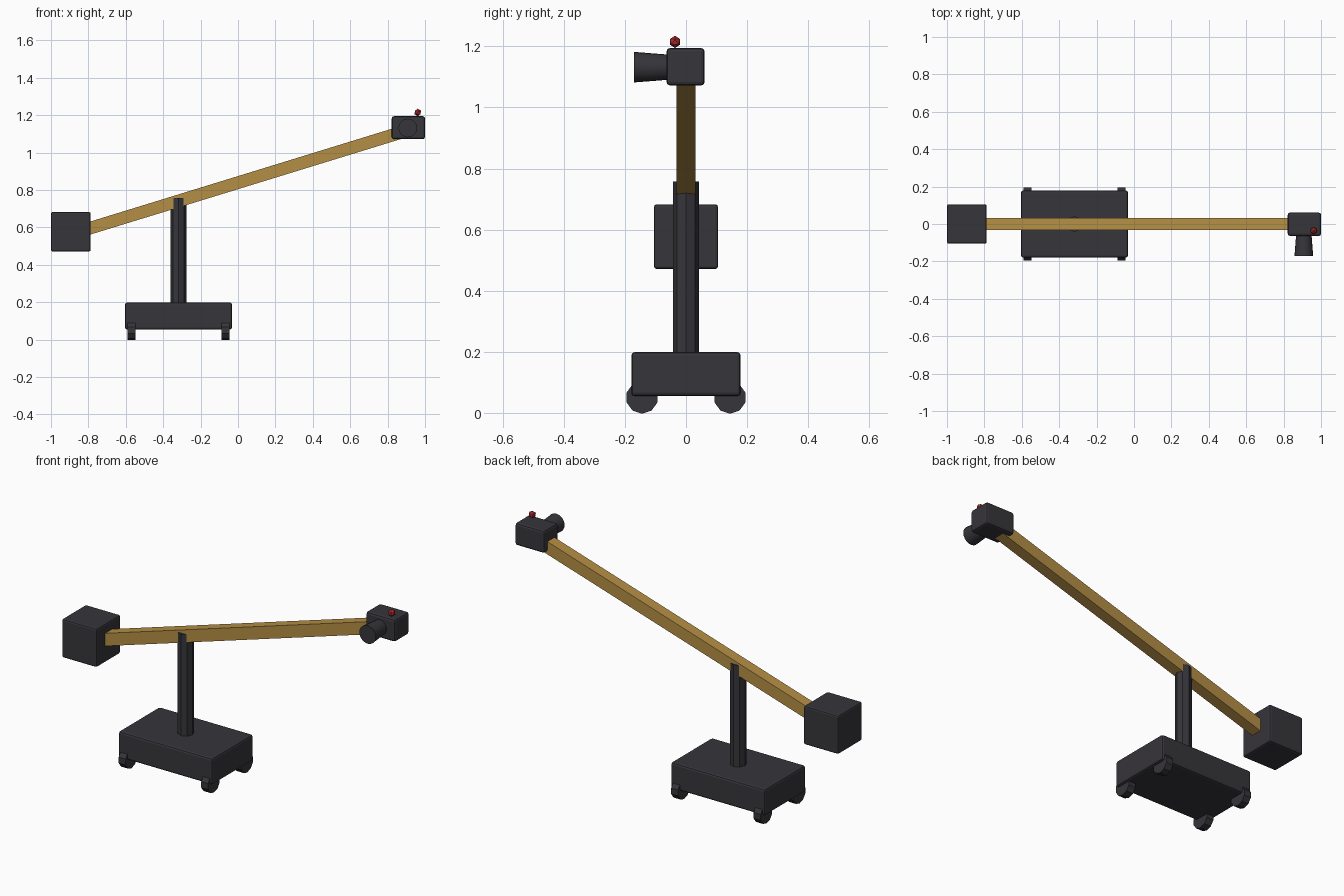
import bpy, math
from mathutils import Matrix, Vector

if "Cube" in bpy.data.objects:
    bpy.data.objects.remove(bpy.data.objects["Cube"])


def material(name, rgb):
    m = bpy.data.materials.new(name)
    m.diffuse_color = (*rgb, 1)
    m.use_nodes = True
    m.node_tree.nodes["Principled BSDF"].inputs["Base Color"].default_value = m.diffuse_color
    return m


CHARCOAL = material("charcoal", (0.037, 0.035, 0.042))
GOLD = material("ochre", (0.46, 0.275, 0.06))
RED = material("signal red", (0.45, 0.025, 0.03))


def finish(name, mat):
    o = bpy.context.object
    o.name = name
    o.data.materials.append(mat)
    return o


def box(name, lo, hi, mat, bevel=0.0):
    lo, hi = Vector(lo), Vector(hi)
    bpy.ops.mesh.primitive_cube_add(size=1)
    o = finish(name, mat)
    o.data.transform(Matrix.Translation((lo + hi) / 2) @ Matrix.Diagonal((*(hi - lo), 1)))
    if bevel:
        b = o.modifiers.new("bevel", 'BEVEL')
        b.width, b.segments = bevel, 2
    return o


def cone(name, r1, r2, depth, loc, rot, sides, mat):
    bpy.ops.mesh.primitive_cone_add(vertices=sides, radius1=r1, radius2=r2,
                                    depth=depth, location=loc, rotation=rot)
    return finish(name, mat)


# Wheeled base
BX = -0.318
box("base", (BX - 0.286, -0.179, 0.055), (BX + 0.286, 0.179, 0.199), CHARCOAL, 0.011)
for sx in (-1, 1):
    for sy in (-1, 1):
        cone("wheel", 0.053, 0.053, 0.042, (BX + sx * 0.251, sy * 0.144, 0.0504),
             (math.pi / 2, 0, math.pi / 2), 10, CHARCOAL)

# Octagonal post
cone("post", 0.042, 0.042, 0.61, (BX, 0, 0.453), (0, 0, 0), 8, CHARCOAL)

# Sloping boom arm, running from inside the counterweight to the camera
a, b = Vector((-0.88, 0, 0.569)), Vector((0.885, 0, 1.112))
arm = box("boom_arm", (-(b - a).length / 2, -0.031, -0.0335),
          ((b - a).length / 2, 0.031, 0.0335), GOLD)
arm.location = (a + b) / 2
arm.rotation_euler.y = -math.atan2(b.z - a.z, b.x - a.x)

# Counterweight
box("counterweight", (-1.0, -0.105, 0.471), (-0.788, 0.105, 0.683), CHARCOAL, 0.009)

# Camera body, flared lens and record light
box("camera_body", (0.822, -0.064, 1.072), (1.0, 0.061, 1.195), CHARCOAL, 0.012)
lens = cone("lens", 0.041, 0.05, 0.115, (0.908, -0.1125, 1.132),
            (math.pi / 2, 0, 0), 20, CHARCOAL)
bpy.ops.object.shade_smooth_by_angle(angle=math.radians(35))
bpy.ops.mesh.primitive_ico_sphere_add(subdivisions=1, radius=0.02, location=(0.961, -0.036, 1.215))
finish("record_light", RED)
